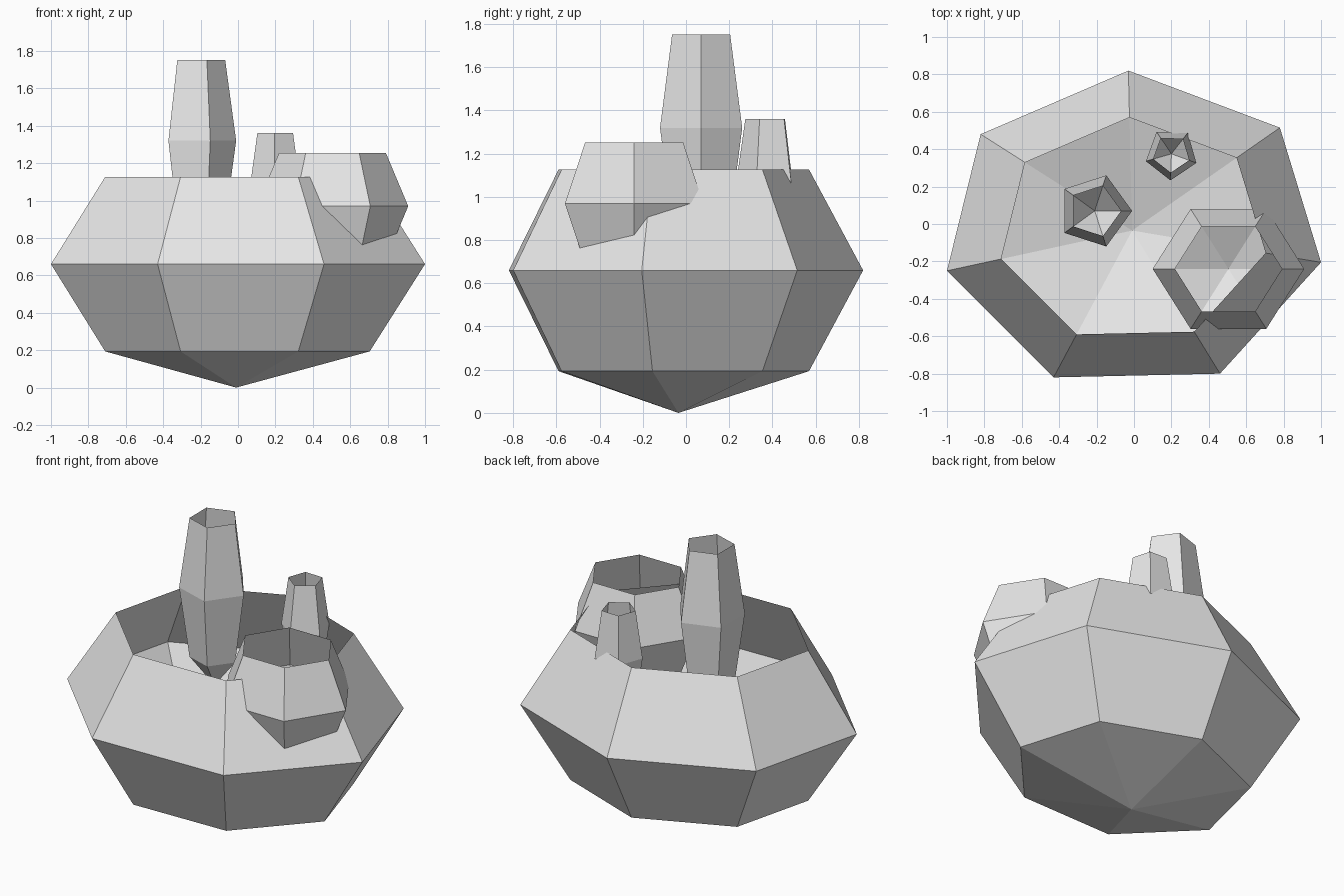
import bpy, bmesh, math

if "Cube" in bpy.data.objects:
    bpy.data.objects.remove(bpy.data.objects["Cube"])

stone = bpy.data.materials.new("plain grey")
stone.diffuse_color = (0.8, 0.8, 0.8, 1)
stone.use_nodes = True
stone.node_tree.nodes["Principled BSDF"].inputs["Base Color"].default_value = stone.diffuse_color


def open_vessel(name, center, points, height):
    """Faceted, open-topped ellipsoid shell: low pole plus three rings."""
    cx, cy, cz = center
    bm = bmesh.new()
    s = math.sqrt(0.5)
    rings = []
    for scale, lift in ((s, -s), (1, 0), (s, s)):
        rings.append([bm.verts.new((cx + x * scale, cy + y * scale, cz + lift * height))
                      for x, y in points])
    pole = bm.verts.new((cx, cy, cz - height))
    n = len(points)
    for i in range(n):
        j = (i + 1) % n
        bm.faces.new((pole, rings[0][j], rings[0][i]))
        for low, high in zip(rings, rings[1:]):
            bm.faces.new((low[i], low[j], high[j], high[i]))
    mesh = bpy.data.meshes.new(name)
    bm.to_mesh(mesh)
    bm.free()
    mesh.materials.append(stone)
    obj = bpy.data.objects.new(name, mesh)
    bpy.context.collection.objects.link(obj)
    return obj


def polygon(sides, rx, ry, turn):
    """Counter-clockwise ring of points on an ellipse."""
    return [(rx * math.cos(math.radians(turn) + math.tau * i / sides),
             ry * math.sin(math.radians(turn) + math.tau * i / sides))
            for i in range(sides)]


# Wide seven-sided bowl, slightly turned
bowl_ring = [(-0.02, 0.855), (-0.81, 0.515), (-0.99, -0.215), (-0.42, -0.785),
             (0.47, -0.765), (1.01, -0.17), (0.79, 0.55)]
open_vessel("bowl", (-0.01, -0.035, 0.66), bowl_ring, 0.66)

# Tall five-sided chimney
open_vessel("tall_chimney", (-0.21, 0.07, 1.32), polygon(5, 0.2, 0.2, 0), 0.61)

# Short five-sided chimney near the back rim
open_vessel("short_chimney", (0.2, 0.375, 1.07), polygon(5, 0.142, 0.142, -20), 0.41)

# Six-sided pot set into the front right of the rim
open_vessel("pot", (0.505, -0.24, 0.97), polygon(6, 0.405, 0.37, 0), 0.40)
